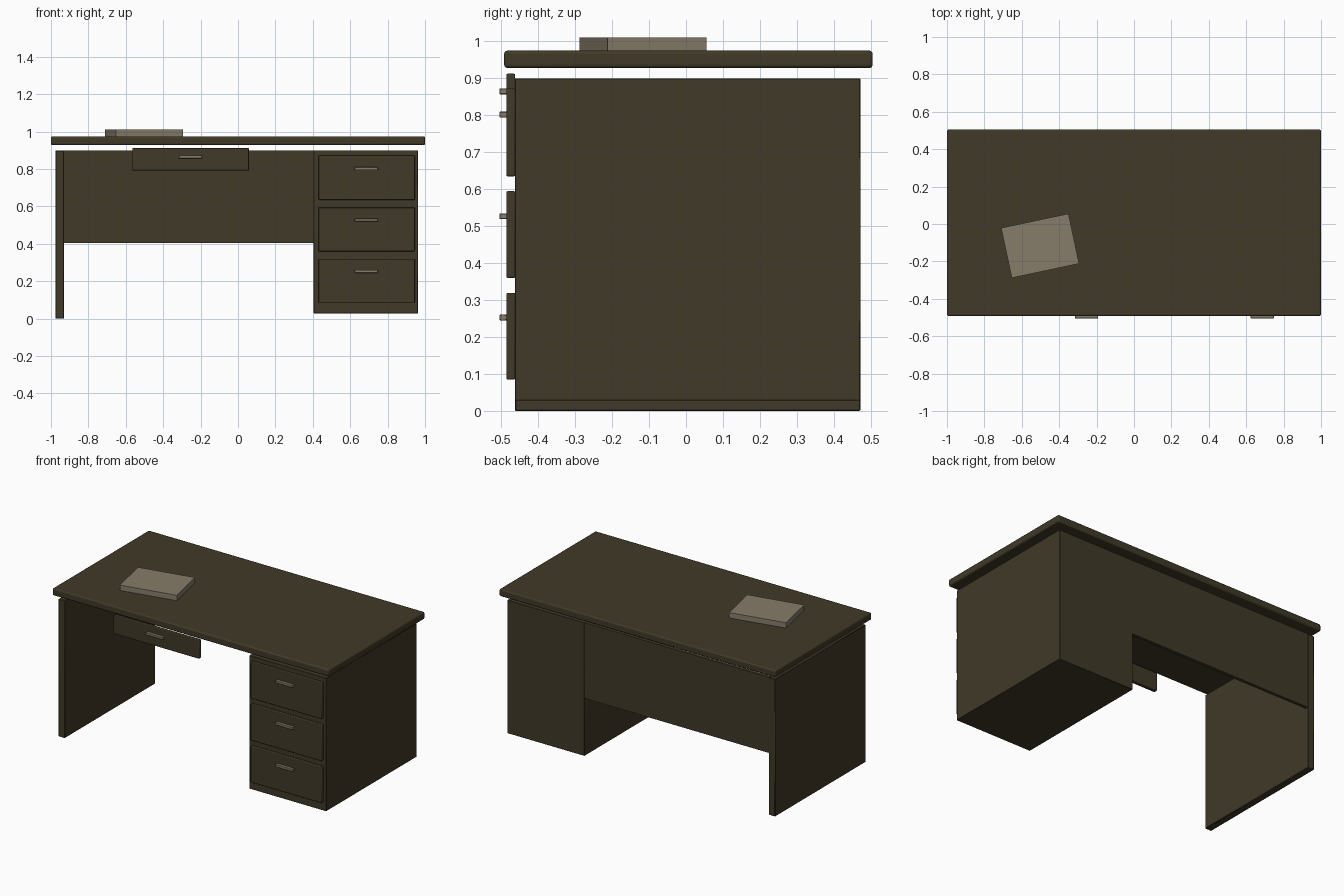
import bpy
from math import radians

cube = bpy.data.objects.get("Cube")
if cube:
    bpy.data.objects.remove(cube, do_unlink=True)


def material(name, rgb):
    m = bpy.data.materials.new(name)
    m.use_nodes = True
    colour = (*rgb, 1)
    m.diffuse_color = colour
    bsdf = next(n for n in m.node_tree.nodes if n.type == 'BSDF_PRINCIPLED')
    bsdf.inputs["Base Color"].default_value = colour
    bsdf.inputs["Roughness"].default_value = 0.7
    return m


WOOD = material("dark_wood", (0.052, 0.041, 0.021))
GREY = material("warm_grey", (0.24, 0.20, 0.14))


def box(name, xs, ys, zs, mat, bevel=0.0, segments=1, turn=0):
    """Box spanning the given ranges, with optional softened edges."""
    centre = [(a + b) / 2 for a, b in (xs, ys, zs)]
    bpy.ops.mesh.primitive_cube_add(size=1, location=centre)
    ob = bpy.context.object
    ob.name = name
    ob.scale = [b - a for a, b in (xs, ys, zs)]
    bpy.ops.object.transform_apply(location=False, rotation=False, scale=True)
    ob.rotation_euler.z = radians(turn)
    ob.data.materials.append(mat)
    if bevel:
        mod = ob.modifiers.new("soft_edges", 'BEVEL')
        mod.width = bevel
        mod.segments = segments
        bpy.ops.object.shade_smooth_by_angle(angle=radians(35))
    return ob


def drawer(name, xs, zs, handle_x, handle_z):
    """Drawer front with a slim bar handle."""
    box(name + "_front", xs, (-0.486, -0.462), zs, WOOD, 0.004, 2)
    box(name + "_handle", (handle_x - 0.062, handle_x + 0.062),
        (-0.505, -0.484), (handle_z - 0.008, handle_z + 0.008), GREY, 0.002)


# Desk body
DEPTH = (-0.463, 0.472)
box("desktop", (-1, 1), (-0.492, 0.505), (0.928, 0.975), WOOD, 0.009, 3)
box("side_panel", (-0.976, -0.93), DEPTH, (0, 0.9), WOOD, 0.003)
box("drawer_cabinet", (0.405, 0.963), DEPTH, (0.028, 0.9), WOOD, 0.002)
box("back_panel", (-0.93, 0.405), (0.45, 0.471), (0.405, 0.9), WOOD)

# Cabinet drawers, bottom to top
for label, low, high, grip in (("lower", 0.085, 0.32, 0.253),
                               ("middle", 0.36, 0.595, 0.527),
                               ("upper", 0.635, 0.872, 0.802)):
    drawer(label + "_drawer", (0.43, 0.945), (low, high), 0.686, grip)

# Shallow drawer over the knee space
drawer("centre_drawer", (-0.564, 0.058), (0.792, 0.913), -0.254, 0.865)

# Book lying askew on the desktop
box("book", (-0.686, -0.318), (-0.253, 0.02), (0.975, 1.01), GREY, turn=12)
